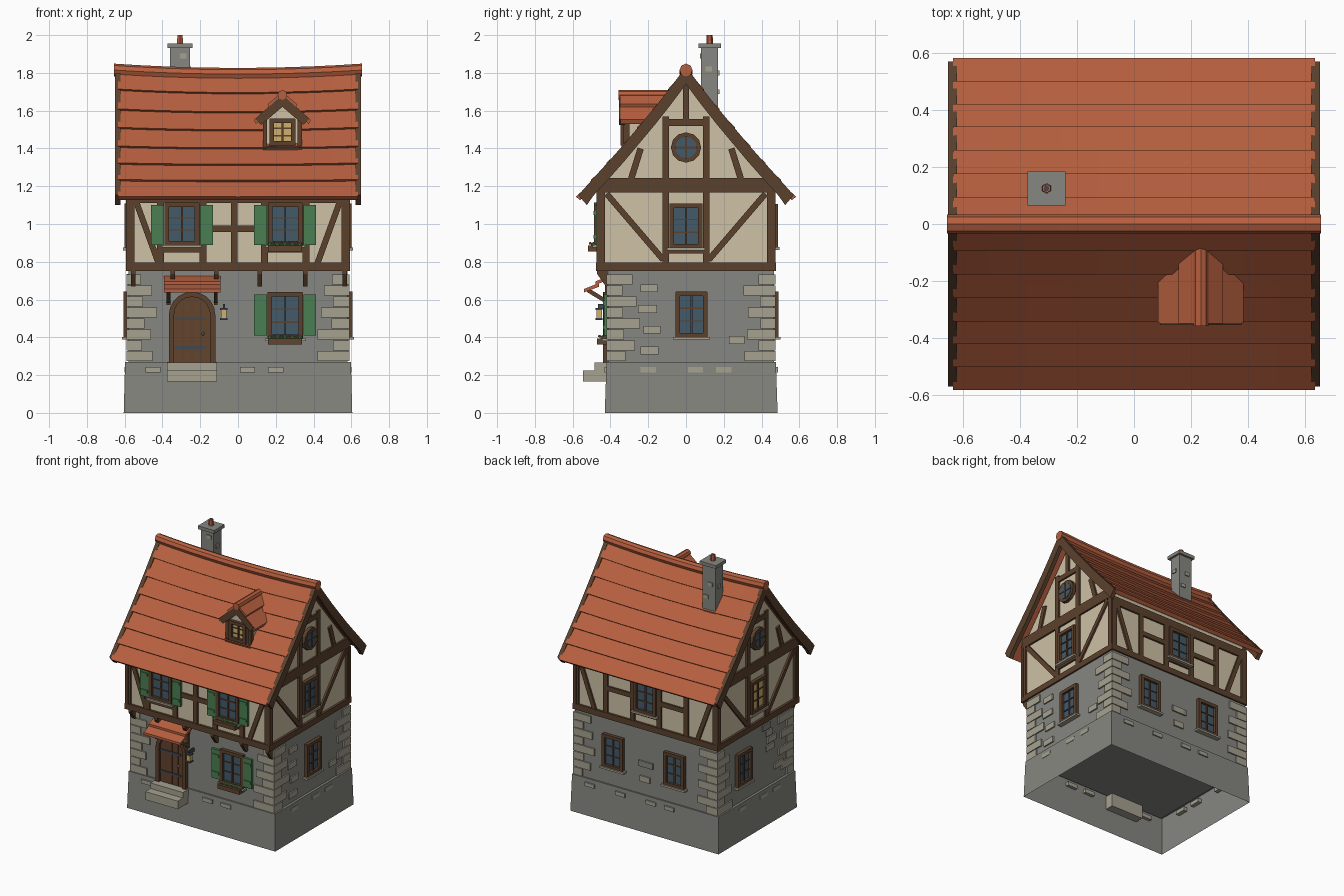
import bpy, bmesh, math, random
from mathutils import Matrix, Vector

if "Cube" in bpy.data.objects:
    bpy.data.objects.remove(bpy.data.objects["Cube"])
random.seed(4)

COLOURS = {
    "roof tile": (.47, .115, .05), "dark timber": (.105, .053, .027),
    "door wood": (.125, .058, .026), "plaster": (.62, .54, .38),
    "grey stone": (.24, .24, .22), "pale stone": (.38, .355, .28),
    "shutter green": (.07, .21, .085), "window glass": (.055, .1, .14),
    "lit glass": (.62, .44, .15), "iron": (.05, .065, .08)}
MATS = {}
for label, rgb in COLOURS.items():
    m = bpy.data.materials.new(label)
    m.use_nodes = True
    m.diffuse_color = (*rgb, 1)
    m.node_tree.nodes["Principled BSDF"].inputs["Base Color"].default_value = (*rgb, 1)
    MATS[label] = m
TILE, WOOD, DOOR, PLASTER, STONE, PALE, GREEN, GLASS, LIT, IRON = COLOURS
FRONT, LEFT, BACK, RIGHT = range(4)
parts = {}


def part(name, mat):
    return parts.setdefault(name, (bmesh.new(), mat))[0]


def extrude(name, mat, pts, side, o0, o1, segs=1, sag=0):
    """Extrude a (u, z) outline outward from o0 to o1 on one side of the house."""
    bm, turn = part(name, mat), Matrix.Rotation(side * math.pi / 2, 3, 'Z')
    rings = []
    for i in range(segs + 1):
        o = o0 + (o1 - o0) * i / segs
        dip = sag * (1 - (2 * i / segs - 1) ** 2)
        rings.append([bm.verts.new(turn @ Vector((u, -o, v - dip * max(0, v - 1.1)))) for u, v in pts])
    for a, b in zip(rings, rings[1:]):
        for k in range(len(pts)):
            j = (k + 1) % len(pts)
            bm.faces.new((a[k], a[j], b[j], b[k]))
    bm.faces.new(rings[0][::-1])
    bm.faces.new(rings[-1])


def block(name, mat, side, u, v, w, h, o0, o1):
    pts = [(u + a * w / 2, v + b * h / 2) for a, b in ((-1, -1), (1, -1), (1, 1), (-1, 1))]
    extrude(name, mat, pts, side, o0, o1)


def bar(name, mat, side, p, q, w, o0, o1):
    p, q = Vector(p), Vector(q)
    n = (q - p).orthogonal().normalized() * w / 2
    extrude(name, mat, [p - n, q - n, q + n, p + n], side, o0, o1)


def disc(name, mat, side, u, v, r, o0, o1, n=12):
    pts = [(u + r * math.cos(math.tau * k / n), v + r * math.sin(math.tau * k / n)) for k in range(n)]
    extrude(name, mat, pts, side, o0, o1)


def window(side, d, u, v, w, h, glass=GLASS, sill=True):
    block("lit_panes" if glass == LIT else "window_panes", glass, side, u, v, w, h, d - .02, d + .008)
    for s in (-1, 1):
        block("window_frames", WOOD, side, u + s * (w / 2 - .01), v, .024, h, d - .01, d + .026)
        block("window_frames", WOOD, side, u, v + s * (h / 2 - .01), w, .024, d - .01, d + .026)
        block("window_bars", WOOD, side, u, v + s * h / 7, w, .006, d, d + .014)
    block("window_bars", WOOD, side, u, v, .01, h, d, d + .016)
    if sill:
        block("window_sills", PALE, side, u, v - h / 2 - .005, w + .03, .014, d - .01, d + .035)


def shutters(d, u, v, h):
    for s in (-1, 1):
        block("shutters", GREEN, FRONT, u + s * .13, v, .068, h, d, d + .018)
        for t in (-1, 1):
            block("shutter_battens", GREEN, FRONT, u + s * .13, v + t * h * .3, .056, .02, d, d + .024)


def ball(name, mat, loc, r):
    bmesh.ops.create_icosphere(part(name, mat), subdivisions=1, radius=r, matrix=Matrix.Translation(loc))


def flower_box(d, u, v):
    block("flower_boxes", DOOR, FRONT, u, v, .18, .03, d, d + .06)
    for k in range(9):
        x = u - .08 + k * .02
        ball("flower_leaves", GREEN, (x, -d - .03, v + .02), .015)
        if k % 2:
            ball("flower_blooms", TILE, (x, -d - .048, v + .028), .008)


# Foundation: tapered, open underneath
bm = part("foundation", STONE)
low = [bm.verts.new((x, y, 0)) for x, y in ((-.605, -.43), (.605, -.43), (.605, .485), (-.605, .485))]
top = [bm.verts.new((v.co.x * .988, (v.co.y - .027) * .98 + .027, .27)) for v in low]
for k in range(4):
    bm.faces.new((low[k], low[k - 3], top[k - 3], top[k]))
bm.faces.new(top)

# Stone storey with corner stones and scattered wall stones
extrude("stone_walls", STONE, [(-.41, .262), (.465, .262), (.465, .765), (-.41, .765)], LEFT, -.58, .58)
for sx in (-1, 1):
    for front in (True, False):
        for k in range(8):
            z, long = .3 + k * .058, (k + front) % 2
            lx, ly = (.15, .09) if long else (.085, .16)
            lx, ly = lx * random.uniform(.85, 1.15), ly * random.uniform(.85, 1.15)
            y = (-.42 + ly / 2) if front else (.475 - ly / 2)
            block("corner_stones", PALE, LEFT, y, z, ly, .053, sx * (.59 - lx), sx * .59)
DIST = (.41, .58, .465, .58)
HOLES = ([(-.243, .45), (.25, .51)], [(.03, .52)], [(-.26, .52), (.24, .52)], [(-.17, .52)])
for side in range(4):
    half = .4 if side in (FRONT, BACK) else .27
    for k in range(13):
        u, v = random.uniform(-half, half), .33 + .055 * random.randint(0, 7)
        if all(abs(u - a) > .19 or abs(v - b) > .21 for a, b in HOLES[side]):
            name, mat = (("scattered_stones", PALE), ("grey_stones", STONE))[k % 3 == 0]
            block(name, mat, side, u, v, random.uniform(.06, .11), .042, DIST[side] - .01, DIST[side] + .01)
    for u in (-.45, -.2, .05, .2):
        if abs(u) < half + .06:
            block("base_stones", PALE, side, u, .228, .08, .028, DIST[side] - .01, DIST[side] + .022)

# Upper storey and gable body
HALF = [(.46, .77), (.46, 1.2), (.33, 1.355), (.165, 1.555)]
body = HALF + [(0, 1.755)] + [(-y, z) for y, z in HALF[::-1]]
extrude("plaster_walls", PLASTER, body, LEFT, -.575, .575)
extrude("floor_beam", WOOD, [(-.476, .752), (.476, .752), (.476, .795), (-.476, .795)], LEFT, -.592, .592)


def timber(side, p, q, w=.036):
    d = .46 if side in (FRONT, BACK) else .575
    bar("timber_frame", WOOD, side, p, q, w, d - .01, d + .013)


for side in (FRONT, BACK):
    posts = (-.41, -.185, -.02, .14, .36) if side == FRONT else (-.33, -.11, .11, .33)
    for u in posts:
        timber(side, (u, .78), (u, 1.17))
    for s in (-1, 1):
        timber(side, (s * .57, .78), (s * .57, 1.17), .045)
        timber(side, (s * .54, 1.12), (s * .42, .79), .032)
    timber(side, (-.58, 1.14), (.58, 1.14), .06)
    rails = [(-.185, .14, .975)] if side == FRONT else [(-.33, -.11, .975), (.11, .33, .975)]
    sills = [(-.41, -.185, .865), (.14, .36, .865)] if side == FRONT else [(-.11, .11, .865)]
    for a, b, z in rails + sills:
        timber(side, (a, z), (b, z), .034)

for side in (LEFT, RIGHT):
    timber(side, (-.47, 1.205), (.47, 1.205), .075)
    timber(side, (-.12, 1.538), (.12, 1.538))
    timber(side, (0, 1.54), (0, 1.75), .032)
    timber(side, (-.12, .86), (.12, .86), .03)
    for s in (-1, 1):
        timber(side, (s * .452, .78), (s * .452, 1.19), .045)
        timber(side, (s * .107, .78), (s * .107, 1.57))
        timber(side, (s * .42, 1.16), (s * .12, .81), .032)
        timber(side, (s * .24, 1.4), (s * .29, 1.24), .034)
    # Round attic window
    disc("round_window_frames", WOOD, side, 0, 1.405, .08, .57, .6)
    disc("round_window_panes", GLASS, side, 0, 1.405, .058, .57, .604)
    for p, q in (((-.058, 1.405), (.058, 1.405)), ((0, 1.347), (0, 1.463))):
        bar("window_bars", WOOD, side, p, q, .008, .59, .608)
    window(side, .575, 0, .99, .17, .235, LIT if side == RIGHT else GLASS)

# Windows, shutters and flower boxes
for u in (-.297, .25):
    window(FRONT, .46, u, 1, .18, .225)
    shutters(.465, u, .995, .21)
window(FRONT, .41, .25, .515, .185, .245)
shutters(.415, .25, .518, .215)
flower_box(.46, .25, .87)
flower_box(.41, .25, .378)
window(BACK, .46, 0, .99, .18, .23)
for side in (LEFT, BACK, RIGHT):
    for u, v in HOLES[side]:
        window(side, DIST[side], u, v, .165, .24)

# Brackets carrying the overhanging storey
for x in (-.555, -.345, -.115, .115, .355, .565):
    extrude("jetty_brackets", WOOD, [(-.4, .67), (-.425, .67), (-.47, .735), (-.47, .756), (-.4, .756)],
            LEFT, x - .012, x + .012)

# Arched door, steps, hood and lantern
DX, SPRING = -.243, .518


def arch(r):
    curve = [(DX + r * math.cos(math.pi * k / 10), SPRING + r * math.sin(math.pi * k / 10)) for k in range(11)]
    return [(DX + r, .265)] + curve + [(DX - r, .265)]


extrude("door", DOOR, arch(.1), FRONT, .39, .422)
extrude("door_frame", WOOD, arch(.123) + arch(.096)[::-1], FRONT, .39, .44)
for k in (-1, 0, 1):
    block("door_grooves", WOOD, FRONT, DX + k * .048, .43, .005, .32, .42, .424)
for z in (.345, .5):
    block("door_straps", IRON, FRONT, DX - .01, z, .165, .016, .42, .428)
ball("door_knob", PALE, (-.185, -.432, .42), .01)
block("steps", PALE, FRONT, DX, .195, .265, .06, .36, .545)
block("steps", PALE, FRONT, DX, .245, .265, .042, .36, .485)
for y0, z0, y1, z1 in ((-.4, .728, -.48, .688), (-.46, .688, -.54, .648)):
    extrude("door_hood", TILE, [(y0, z0), (y1, z1 + .008), (y1, z1 - .01), (y0, z0 - .02)], LEFT, DX - .15, DX + .15)
for s in (-1, 1):
    x = DX + s * .125
    bar("hood_struts", WOOD, LEFT, (-.405, .58), (-.52, .65), .022, x - .01, x + .01)
    bar("hood_struts", WOOD, LEFT, (-.418, .57), (-.418, .71), .022, x - .01, x + .01)
block("lantern_glass", LIT, FRONT, -.075, .523, .028, .045, .446, .474)
for z in (.498, .55):
    block("lantern_frame", IRON, FRONT, -.075, z, .038, .01, .441, .479)
block("lantern_frame", IRON, FRONT, -.075, .565, .01, .025, .4, .465)

# Sagging roof of overlapping tile courses, with barge boards and ridge
ROOF = [(0, 1.815), (.082, 1.705), (.165, 1.6), (.247, 1.502), (.33, 1.403), (.41, 1.313), (.49, 1.225), (.57, 1.135)]
SAG = .03
for s in (-1, 1):
    for (y0, z0), (y1, z1) in zip(ROOF, ROOF[1:]):
        n = Vector((z0 - z1, y1 - y0)).normalized()
        a, b = Vector((y0, z0)), Vector((y1, z1))
        pts = [a + n * .003, b + n * .016, b - n * .012, a - n * .012]
        extrude("roof_tiles", TILE, [(s * p.x, p.y) for p in pts], LEFT, -.635, .635, 10, SAG)
    outer = [(y, z + .018) for y, z in ROOF]
    inner = [(y, z - .075) for y, z in ROOF[:-1]] + [(.525, 1.1)]
    for k in range(len(ROOF) - 1):
        quad = [outer[k], outer[k + 1], inner[k + 1], inner[k]]
        for e in (-1, 1):
            extrude("barge_boards", WOOD, [(s * y, z) for y, z in quad], LEFT, e * .622, e * .652)
ridge = [(.034 * math.cos(math.tau * k / 8), 1.815 + .034 * math.sin(math.tau * k / 8)) for k in range(8)]
extrude("ridge_tiles", TILE, ridge, LEFT, -.656, .656, 10, SAG)

# Dormer
CX = .235
extrude("dormer_walls", PLASTER, [(CX - .095, 1.395), (CX + .095, 1.395), (CX + .095, 1.56), (CX, 1.655),
                                  (CX - .095, 1.56)], FRONT, .12, .322)
window(FRONT, .32, CX, 1.487, .135, .14, LIT, False)
block("dormer_timber", WOOD, FRONT, CX, 1.403, .205, .022, .27, .338)
for s in (-1, 1):
    block("dormer_timber", WOOD, FRONT, CX + s * .092, 1.48, .022, .16, .3, .332)
    for name, mat, o0, o1, pts in (
            ("dormer_roof", TILE, .08, .348, [(0, 1.685), (.15, 1.552), (.14, 1.53), (0, 1.655)]),
            ("dormer_roof", TILE, .07, .35, [(0, 1.7), (.078, 1.634), (.07, 1.612), (0, 1.67)]),
            ("dormer_barge", WOOD, .325, .354, [(0, 1.684), (.143, 1.556), (.112, 1.525), (0, 1.62)])):
        extrude(name, mat, [(CX + s * u, v) for u, v in pts], FRONT, o0, o1)
disc("dormer_ridge", TILE, FRONT, CX, 1.683, .026, .08, .358, 8)

# Chimney
block("chimney", STONE, FRONT, -.307, 1.72, .104, .44, -.17, -.08)
block("chimney_cap", STONE, FRONT, -.307, 1.943, .134, .024, -.185, -.065)
for side, u, v, d in ((FRONT, -.29, 1.89, -.08), (BACK, .32, 1.8, .17), (BACK, .285, 1.7, .17),
                      (LEFT, .12, 1.82, -.255), (RIGHT, -.13, 1.78, .359)):
    block("chimney_stones", PALE, side, u, v, .036, .026, d - .01, d + .007)
for name, mat, r, z0, z1 in (("chimney_pot", TILE, .018, 1.95, 2), ("pot_opening", IRON, .012, 1.99, 2.001)):
    bmesh.ops.create_cone(part(name, mat), cap_ends=True, segments=6, radius1=r, radius2=r * .9, depth=z1 - z0,
                          matrix=Matrix.Translation((-.307, .125, (z0 + z1) / 2)))

# Turn every collected part into an object
for name, (bm, mat) in parts.items():
    bmesh.ops.recalc_face_normals(bm, faces=bm.faces)
    mesh = bpy.data.meshes.new(name)
    bm.to_mesh(mesh)
    bm.free()
    mesh.materials.append(MATS[mat])
    bpy.context.collection.objects.link(bpy.data.objects.new(name, mesh))
